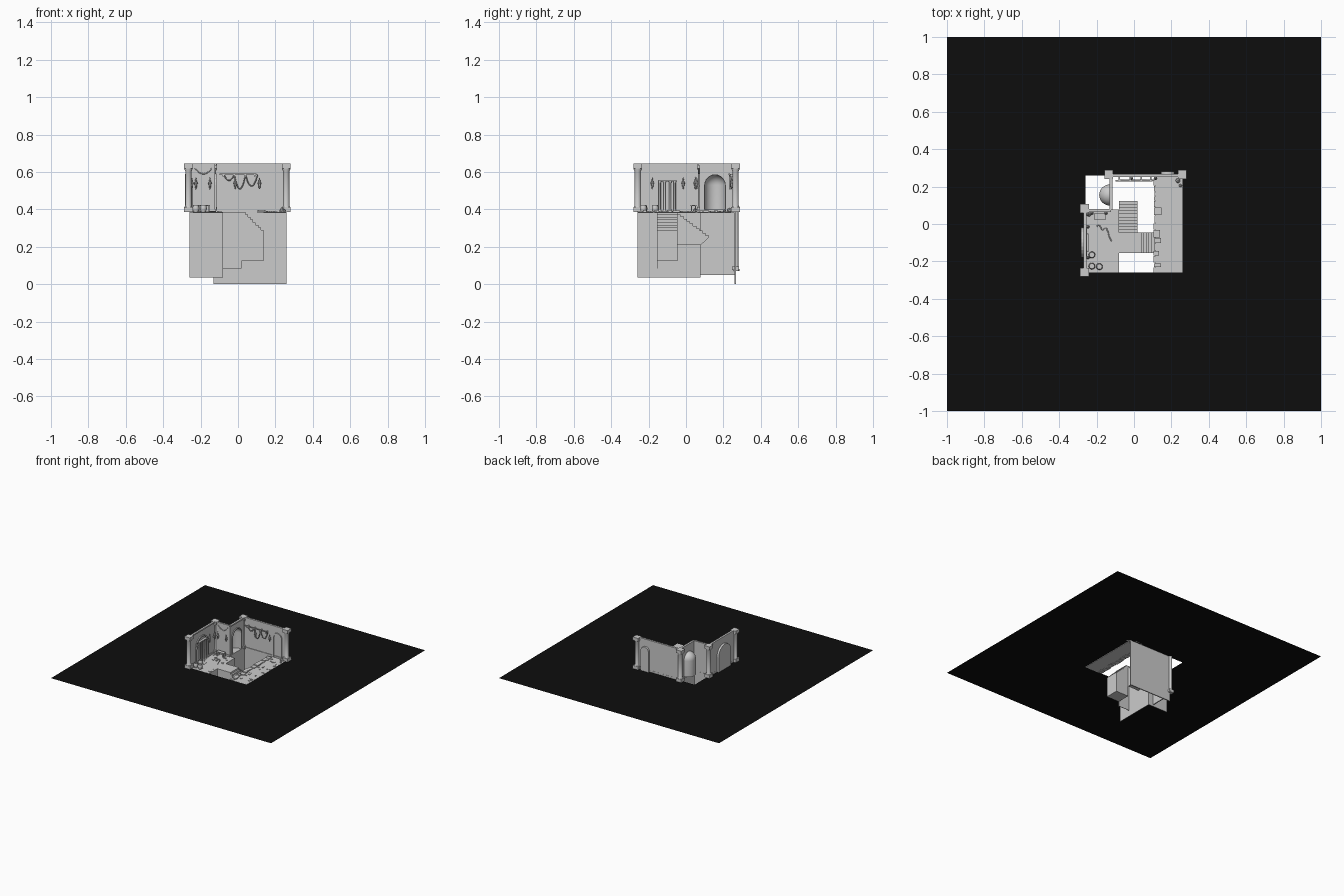
import bpy, bmesh, math, random
from mathutils import Vector

if "Cube" in bpy.data.objects:
    bpy.data.objects.remove(bpy.data.objects["Cube"])

random.seed(4)
FLOOR, TOP = 0.386, 0.642


def finish(name, bm, smooth=False):
    bmesh.ops.recalc_face_normals(bm, faces=bm.faces)
    me = bpy.data.meshes.new(name)
    bm.to_mesh(me)
    bm.free()
    ob = bpy.data.objects.new(name, me)
    bpy.context.collection.objects.link(ob)
    if smooth:
        bpy.context.view_layer.objects.active = ob
        ob.select_set(True)
        bpy.ops.object.shade_smooth_by_angle(angle=math.radians(40))
        ob.select_set(False)
    return ob


def box(name, x0, x1, y0, y1, z0, z1):
    bm = bmesh.new()
    bmesh.ops.create_cube(bm, size=1)
    for v in bm.verts:
        v.co = ((x0 + x1) / 2 + v.co.x * (x1 - x0), (y0 + y1) / 2 + v.co.y * (y1 - y0),
                (z0 + z1) / 2 + v.co.z * (z1 - z0))
    return finish(name, bm)


def slab(name, pts, axis, a, b):
    """Profile of (horizontal, z) points, extruded along axis from a to b."""
    bm = bmesh.new()
    vec = (lambda p, t: (p[0], t, p[1])) if axis == 'y' else (lambda p, t: (t, p[0], p[1]))
    f = bm.faces.new([bm.verts.new(vec(p, a)) for p in pts])
    ext = bmesh.ops.extrude_face_region(bm, geom=[f])['geom']
    d = Vector((0, b - a, 0)) if axis == 'y' else Vector((b - a, 0, 0))
    bmesh.ops.translate(bm, verts=[g for g in ext if isinstance(g, bmesh.types.BMVert)], vec=d)
    return finish(name, bm)


def lathe(name, profile, x, y, start=0.0, angle=math.tau, steps=16):
    bm = bmesh.new()
    c, s = math.cos(start), math.sin(start)
    vs = [bm.verts.new((x + r * c, y + r * s, z)) for r, z in profile]
    es = [bm.edges.new(p) for p in zip(vs, vs[1:])]
    bmesh.ops.spin(bm, geom=vs + es, cent=(x, y, 0), axis=(0, 0, 1), angle=angle, steps=steps)
    bmesh.ops.remove_doubles(bm, verts=bm.verts, dist=1e-5)
    return finish(name, bm, True)


def tube(name, pts, r):
    cu = bpy.data.curves.new(name, 'CURVE')
    cu.dimensions = '3D'
    cu.bevel_depth, cu.bevel_resolution, cu.use_fill_caps = r, 1, True
    sp = cu.splines.new('POLY')
    sp.points.add(len(pts) - 1)
    for p, q in zip(sp.points, pts):
        p.co = (*q, 1)
    ob = bpy.data.objects.new(name, cu)
    bpy.context.collection.objects.link(ob)
    return ob


def arch(c, r, z0, spring, n=12):
    return ([(c - r, z0)] + [(c - r * math.cos(math.pi * i / n), spring + r * math.sin(math.pi * i / n))
                             for i in range(n + 1)] + [(c + r, z0)])


def arch_frame(name, c, r, w, z0, spring, axis, a, b):
    slab(name, arch(c, r + w, z0, spring) + arch(c, r, z0, spring)[::-1], axis, a, b)


# Black surrounding ground sheet with a square opening
bm = bmesh.new()
ring = [[bm.verts.new((sx * s, sy * s, FLOOR)) for sx, sy in ((-1, -1), (1, -1), (1, 1), (-1, 1))]
        for s in (1, 0.26)]
for i in range(4):
    j = (i + 1) % 4
    bm.faces.new((ring[0][i], ring[0][j], ring[1][j], ring[1][i]))
ground = finish("ground_sheet", bm)
mat = bpy.data.materials.new("black")
mat.diffuse_color = (0.004, 0.004, 0.004, 1)
mat.use_nodes = True
mat.node_tree.nodes["Principled BSDF"].inputs["Base Color"].default_value = mat.diffuse_color
ground.data.materials.append(mat)

# Floors
for n, x0, x1, y0, y1 in (("floor_left", -0.26, -0.08, -0.26, 0.075),
                          ("floor_right", 0.115, 0.26, -0.26, 0.26),
                          ("stair_landing", -0.08, 0.04, -0.155, -0.045)):
    box(n, x0, x1, y0, y1, FLOOR - 0.004, FLOOR + 0.001)

# Walls, some running down into the pit
box("back_wall", -0.13, 0.258, 0.258, 0.266, 0.0, TOP)
box("left_wall", -0.268, -0.26, -0.26, 0.08, FLOOR, TOP)
box("step_wall_upper", -0.26, -0.122, 0.072, 0.079, FLOOR, TOP)
box("step_wall_lower", -0.26, -0.08, 0.073, 0.077, 0.035, FLOOR)
box("pit_inner_wall", -0.083, -0.08, -0.26, 0.075, 0.035, FLOOR)
box("pit_support_wall", -0.08, 0.02, -0.155, -0.152, 0.085, FLOOR)
slab("niche_wall", [(0.075, 0.40)] + arch(0.155, 0.055, 0.40, 0.53) + [(0.26, 0.40), (0.26, TOP), (0.075, TOP)],
     'x', -0.13, -0.122)
box("niche_wall_lower", -0.13, -0.122, 0.075, 0.26, 0.05, 0.40)

# Wall-top trims and skirtings
for z0, z1, d in ((0.634, 0.645, 0.007), (FLOOR, 0.40, 0.005)):
    box("left_trim", -0.269, -0.26 + d, -0.26, 0.08, z0, z1)
    box("back_trim", -0.13, 0.258, 0.258 - d, 0.267, z0, z1)
    box("step_trim", -0.26, -0.122, 0.072 - d, 0.08, z0, z1)
    box("niche_trim", -0.131, -0.122 + d, 0.075, 0.26, z0, z1)

# Rounded niche with half dome
R = 0.056
dome = [(R, 0.40), (R, 0.53)] + [(R * math.cos(i * math.pi / 16), 0.53 + R * math.sin(i * math.pi / 16))
                                 for i in range(1, 9)]
lathe("niche_shell", [(0, 0.40)] + dome, -0.13, 0.155, math.pi / 2, math.pi, 16)
arch_frame("niche_frame", 0.155, 0.055, 0.008, 0.40, 0.53, 'x', -0.123, -0.115)

# Corner columns
shaft = [(0.021, 0.412), (0.017, 0.42), (0.017, 0.605), (0.022, 0.616), (0.022, 0.622)]
for x, y in ((-0.135, 0.265), (0.258, 0.265), (-0.265, 0.083), (-0.265, -0.258)):
    lathe("column_shaft", shaft, x, y)
    box("column_base", x - .024, x + .024, y - .024, y + .024, FLOOR, 0.412)
    box("column_cap", x - .024, x + .024, y - .024, y + .024, 0.62, 0.645)
lathe("deep_column", [(0, .07), (.018, .07), (.018, .08), (.013, .10), (.013, FLOOR)], -0.135, 0.267)
box("deep_column_base", -0.157, -0.113, 0.247, 0.284, 0.075, 0.095)

# Back door: recess outside, framed inside
slab("back_door_recess", arch(0.18, 0.036, FLOOR, 0.55), 'y', 0.265, 0.282)
arch_frame("back_door_frame", 0.18, 0.032, 0.009, FLOOR, 0.55, 'y', 0.250, 0.26)
# Left gate with side posts and double leaves
slab("left_gate_recess", arch(-0.10, 0.08, FLOOR, 0.51), 'x', -0.284, -0.267)
arch_frame("left_gate_frame", -0.10, 0.072, 0.01, FLOOR, 0.51, 'x', -0.262, -0.252)
for y in (-0.14, -0.115, -0.085, -0.06):
    lathe("gate_post", [(0, .39), (.009, .39), (.006, .40), (.006, .54), (.009, .55), (0, .55)], -0.25, y, steps=10)
box("gate_lintel", -0.26, -0.242, -0.15, -0.05, 0.55, 0.558)


# Stairs
def stairs(h, z, run, rise, n):
    pts = [(h, z)]
    for i in range(n):
        pts += [(h + run * i, z - rise * (i + 1)), (h + run * (i + 1), z - rise * (i + 1))]
    return pts


slab("stairs_right", stairs(0.04, FLOOR, 0.0137, 0.0137, 7) + [(0.136, 0.125), (0.02, 0.125), (0.02, FLOOR)],
     'y', -0.155, -0.045)
slab("stairs_back", stairs(-0.045, FLOOR, 0.0167, 0.0125, 10) + [(0.122, 0.25), (0.08, 0.21), (-0.045, 0.21)],
     'x', -0.08, 0.02)

# Rough kerb stones beside the pit
y = -0.258
while y < 0.23:
    s = random.uniform(0.022, 0.045)
    x0 = random.uniform(0.103, 0.112)
    box("kerb_stone", x0, x0 + random.uniform(0.026, 0.04), y, y + s - 0.003, FLOOR - 0.006,
        FLOOR + random.uniform(0.004, 0.012))
    y += s

# Scattered flagstones and rubble
for x0, x1, y0, y1, n in ((-0.245, -0.09, -0.25, 0.06, 24), (0.155, 0.25, -0.25, 0.24, 24)):
    for i in range(n):
        x, y = random.uniform(x0, x1), random.uniform(y0, y1)
        a, b = random.uniform(0.003, 0.009), random.uniform(0.003, 0.007)
        box("floor_chip", x - a, x + a, y - b, y + b, FLOOR, FLOOR + random.uniform(0.003, 0.006))
for x, y, r in ((0.235, 0.232, 0.014), (0.248, 0.205, 0.009), (-0.24, 0.05, 0.012)):
    bm = bmesh.new()
    bmesh.ops.create_icosphere(bm, subdivisions=1, radius=r)
    bmesh.ops.translate(bm, verts=bm.verts, vec=(x, y, FLOOR + r * 0.7))
    finish("rubble", bm)

# Barrels
for x, y in ((-0.225, -0.165), (-0.225, -0.225), (-0.185, -0.228)):
    lathe("barrel", [(0, .387), (.013, .387), (.018, .40), (.018, .41), (.014, .424), (.011, .424), (.011, .42), (0, .42)],
          x, y, steps=12)
# Table and bench
box("table_top", -0.215, -0.15, 0.025, 0.055, 0.419, 0.424)
for x in (-0.21, -0.155):
    for y in (0.03, 0.05):
        box("table_leg", x - .003, x + .003, y - .003, y + .003, FLOOR, 0.42)
# Rope on the floor
tube("floor_rope", [(-0.2 + 0.08 * t / 12, -0.015 + 0.0 * t - 0.07 * (t / 12) ** 3 + 0.012 * math.sin(t), FLOOR + .004)
                    for t in range(13)], 0.003)

# Rail with brackets on the back wall
box("wall_rail", -0.10, 0.10, 0.228, 0.234, 0.585, 0.592)
for x in (-0.08, -0.02, 0.04, 0.09):
    box("rail_bracket", x - .004, x + .004, 0.23, 0.258, 0.575, 0.588)


# Hanging garlands
def garland(x0, x1, y, z, sag):
    tube("garland", [(x0 + (x1 - x0) * i / 12, y, z - sag * (1 - (i / 6 - 1) ** 2)) for i in range(13)], 0.0035)


garland(-0.075, -0.02, 0.235, 0.585, 0.03)
garland(-0.02, 0.04, 0.235, 0.585, 0.075)
garland(0.04, 0.105, 0.235, 0.585, 0.06)
garland(-0.23, -0.14, 0.068, 0.62, 0.03)


# Wall torches
def torch(x, y, dx, dy):
    lathe("torch", [(0, .505), (.004, .515), (.007, .535), (.010, .54), (.006, .548), (0, .575)],
          x + dx * .014, y + dy * .014, steps=8)
    box("torch_mount", min(x, x + dx * .014) - .003, max(x, x + dx * .014) + .003,
        min(y, y + dy * .014) - .003, max(y, y + dy * .014) + .003, .52, .53)


for t in ((-0.26, -0.18, 1, 0), (-0.26, -0.015, 1, 0), (-0.26, 0.05, 1, 0), (-0.225, 0.072, 0, -1),
          (-0.15, 0.072, 0, -1), (-0.015, 0.258, 0, -1), (0.115, 0.258, 0, -1)):
    torch(*t)
